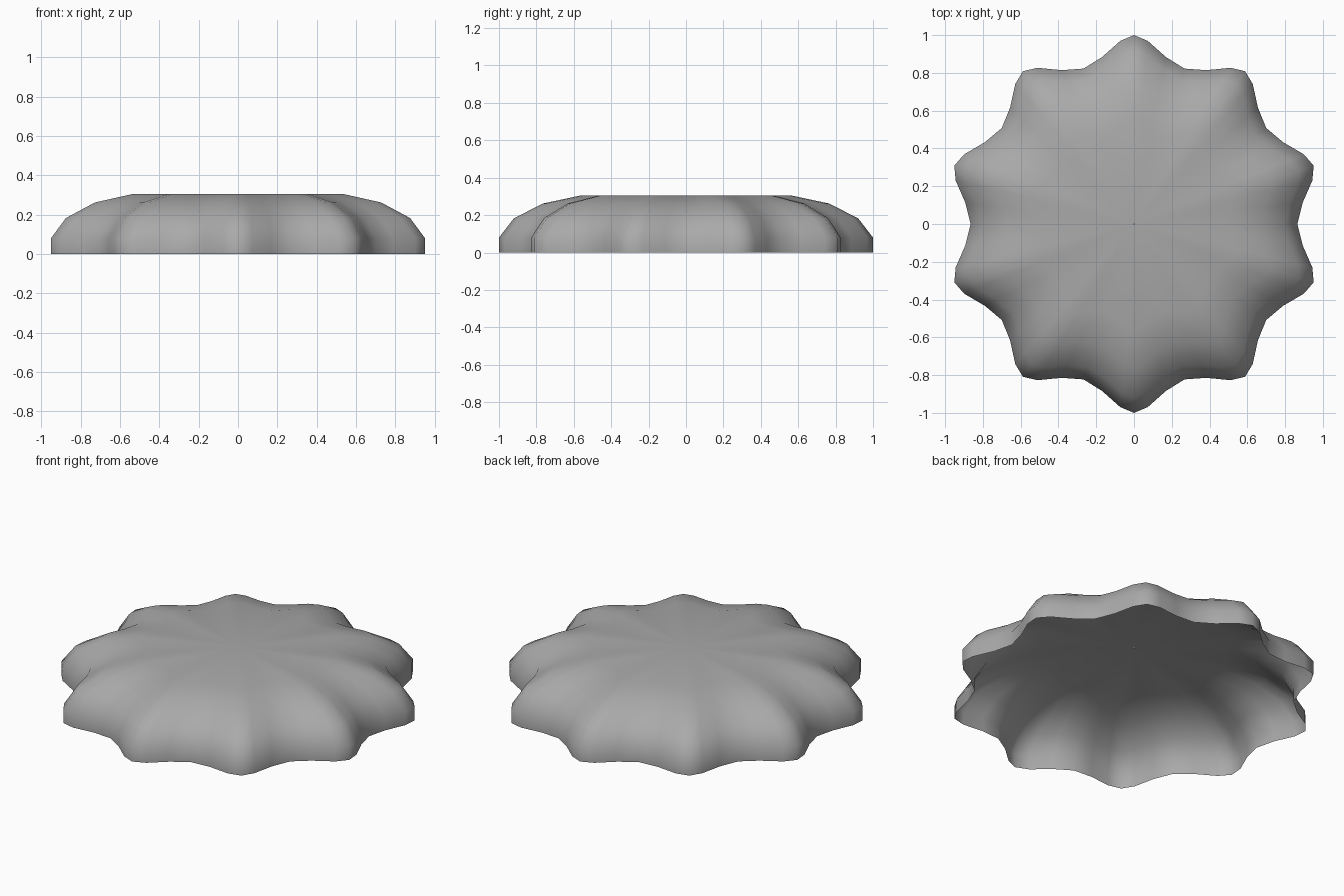
import bpy
import bmesh
from math import sin, cos, radians

cube = bpy.data.objects.get("Cube")
if cube:
    bpy.data.objects.remove(cube, do_unlink=True)

LOBES = 10
# Half lobe outline, tip to valley: angle in degrees, radius
HALF = [(0, 1.0), (4.3, 0.972), (10.8, 0.90), (18, 0.865)]
STEP = 360 / LOBES
LOBE = HALF + [(STEP - a, r) for a, r in HALF[-2:0:-1]]
OUTLINE = [(radians(90 + i * STEP + a), r) for i in range(LOBES) for a, r in LOBE]
# Side profile, open rim to flat top: radial scale, height
PROFILE = [(1.0, 0), (1.0, 0.08), (0.92, 0.183), (0.765, 0.262), (0.563, 0.305), (0.003, 0.305)]

# Plain grey
grey = bpy.data.materials.new("grey")
grey.use_nodes = True
grey.diffuse_color = (0.4, 0.4, 0.4, 1)
grey.node_tree.nodes["Principled BSDF"].inputs["Base Color"].default_value = (0.4, 0.4, 0.4, 1)

# Thin scalloped shell, open underneath
bm = bmesh.new()
rings = [[bm.verts.new((r * s * cos(a), r * s * sin(a), z)) for a, r in OUTLINE]
         for s, z in PROFILE]
n = len(OUTLINE)
for low, high in zip(rings, rings[1:]):
    for i in range(n):
        j = (i + 1) % n
        bm.faces.new((low[i], low[j], high[j], high[i])).smooth = True
mesh = bpy.data.meshes.new("scalloped_shell")
bm.to_mesh(mesh)
bm.free()
mesh.materials.append(grey)
shell = bpy.data.objects.new("scalloped_shell", mesh)
bpy.context.collection.objects.link(shell)
